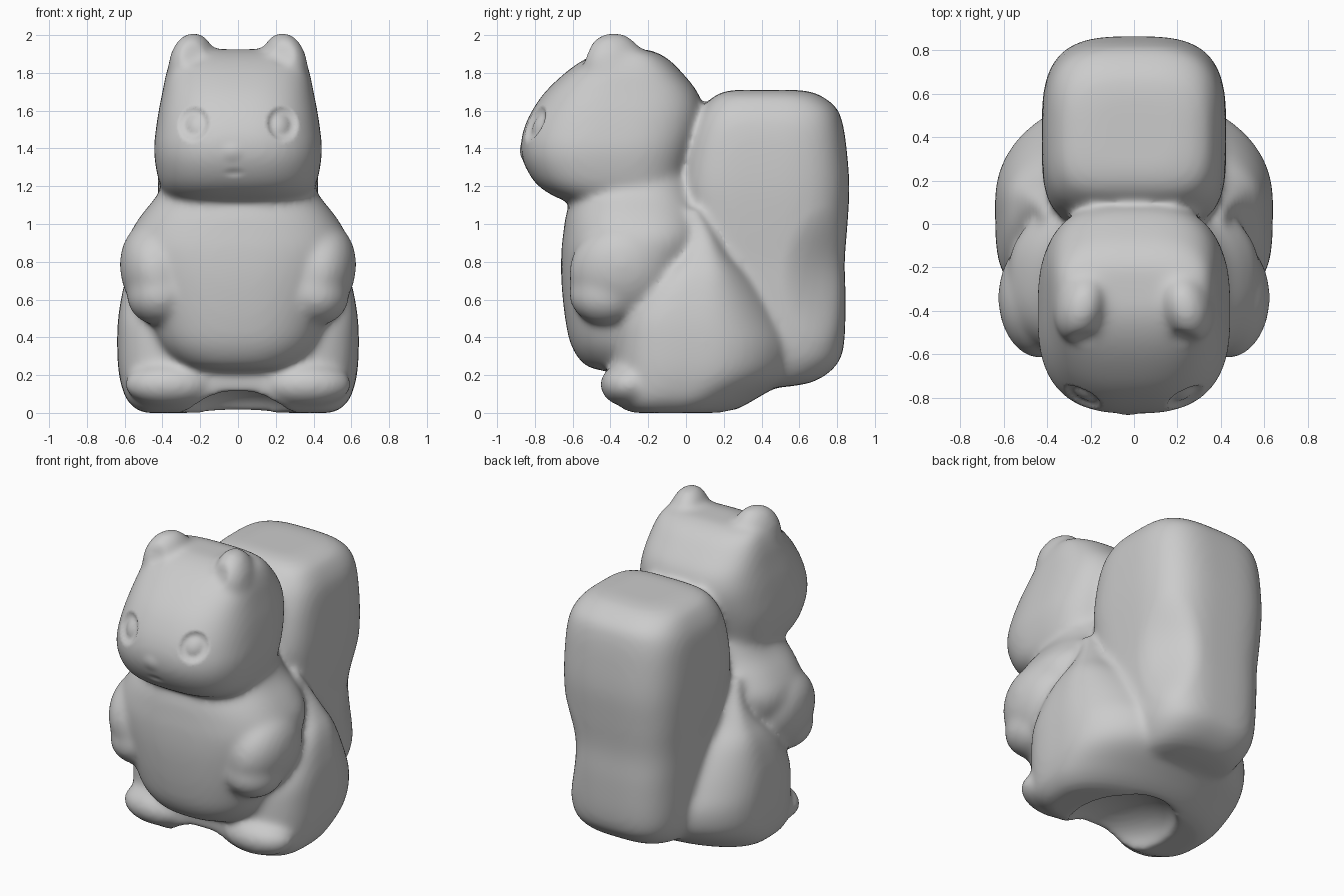
import bpy, bmesh, math
from mathutils import Vector, Matrix, Euler

if "Cube" in bpy.data.objects:
    bpy.data.objects.remove(bpy.data.objects["Cube"])

parts = []


def add_object(name, bm):
    bmesh.ops.recalc_face_normals(bm, faces=bm.faces)
    me = bpy.data.meshes.new(name)
    bm.to_mesh(me)
    bm.free()
    ob = bpy.data.objects.new(name, me)
    bpy.context.collection.objects.link(ob)
    return ob


def spline(rows, steps=4):
    # Catmull-Rom through the section rows
    out = []
    for i in range(len(rows) - 1):
        p = [rows[max(0, min(len(rows) - 1, i + k))] for k in (-1, 0, 1, 2)]
        for s in range(steps):
            t = s / steps
            out.append([0.5 * (2 * b + (c - a) * t + (2 * a - 5 * b + 4 * c - d) * t * t
                               + (3 * b - a - 3 * c + d) * t ** 3) for a, b, c, d in zip(*p)])
    return out + [list(rows[-1])]


def loft(name, rows, e_front, e_back, n=64):
    # rows: z, front y, back y, half width; rounded-square sections
    bm = bmesh.new()
    rings = []
    for z, yf, yb, hw in spline(rows):
        ring = []
        for i in range(n):
            a = 2 * math.pi * i / n
            c, s = math.cos(a), math.sin(a)
            e = e_front if s < 0 else e_back
            x = math.copysign(abs(c) ** (2 / e), c) * hw
            y = math.copysign(abs(s) ** (2 / e), s) * (yb - yf) / 2 + (yf + yb) / 2
            ring.append(bm.verts.new((x, y, z)))
        rings.append(ring)
    for a, b in zip(rings, rings[1:]):
        for i in range(n):
            j = (i + 1) % n
            bm.faces.new((a[i], a[j], b[j], b[i]))
    bm.faces.new(rings[0][::-1])
    bm.faces.new(rings[-1])
    parts.append(add_object(name, bm))


def ellipsoid(name, loc, radii, rot=(0, 0, 0)):
    bm = bmesh.new()
    m = (Matrix.Translation(loc) @ Euler(rot).to_matrix().to_4x4()
         @ Matrix.Diagonal((*radii, 1)))
    bmesh.ops.create_uvsphere(bm, u_segments=40, v_segments=24, radius=1, matrix=m)
    return add_object(name, bm)


# Head, torso, haunches and tail
loft("head", [(1.10, -.52, -.05, .27), (1.13, -.66, 0, .36), (1.2, -.78, 0, .41),
              (1.3, -.85, .02, .435), (1.4, -.875, .05, .445), (1.5, -.86, .08, .435),
              (1.6, -.815, .09, .42), (1.7, -.745, .06, .4), (1.8, -.64, -.02, .38),
              (1.87, -.54, -.09, .355), (1.91, -.45, -.16, .32), (1.925, -.38, -.22, .24)], 2.7, 3)
loft("torso", [(.22, -.42, .1, .2), (.25, -.53, .1, .31), (.35, -.605, .1, .41),
               (.5, -.64, .1, .47), (.7, -.66, .1, .53), (.85, -.66, .12, .58),
               (.95, -.65, .14, .57), (1.05, -.635, .12, .51), (1.15, -.6, .08, .43),
               (1.25, -.55, .05, .38)], 2.5, 2.5)
# the haunches carry on upward as the flank in front of the tail
loft("haunches", [(0, -.29, .2, .49), (.02, -.34, .27, .54), (.08, -.375, .38, .595),
                  (.2, -.385, .56, .63), (.35, -.385, .6, .64), (.5, -.36, .54, .635),
                  (.65, -.26, .45, .61), (.75, -.15, .37, .58), (.84, -.05, .28, .53),
                  (.95, 0, .2, .47), (1.08, -.02, .1, .42)], 4, 2.1)
loft("tail", [(.13, .1, .45, .2), (.16, 0, .66, .29), (.24, 0, .785, .345),
              (.35, 0, .835, .375), (.6, 0, .845, .39), (.8, 0, .84, .4),
              (1, 0, .855, .415), (1.2, -.02, .865, .425), (1.4, .01, .85, .42),
              (1.53, .05, .83, .405), (1.61, .09, .8, .375), (1.67, .14, .73, .33),
              (1.7, .2, .66, .26), (1.71, .26, .58, .18)], 4, 3.2)

# Paired ears, arms, hands and feet
for s, side in ((1, "right"), (-1, "left")):
    parts.append(ellipsoid(side + "_ear", (s * .245, -.38, 1.83), (.12, .17, .185), (0, s * -.1, s * .3)))
    parts.append(ellipsoid(side + "_arm", (s * .43, -.34, .74), (.19, .28, .27), (.25, s * .25, 0)))
    parts.append(ellipsoid(side + "_hand", (s * .41, -.42, .63), (.18, .2, .165), (0, s * .3, 0)))
    parts.append(ellipsoid(side + "_foot", (s * .36, -.3, .15), (.24, .155, .12)))

# Hollow under the base, open between the feet
hollow = ellipsoid("base_hollow_cutter", (0, -.12, -.02), (.31, .36, .18))
hollow.hide_render = True
hollow.hide_set(True)

# Fuse all parts into one soft clay-like surface
bpy.ops.object.select_all(action='DESELECT')
for p in parts:
    p.select_set(True)
figure = parts[0]
bpy.context.view_layer.objects.active = figure
bpy.ops.object.join()
figure.name = "squirrel_figure"


def apply(kind, **props):
    m = figure.modifiers.new(kind.lower(), kind)
    for k, v in props.items():
        setattr(m, k, v)
    bpy.ops.object.modifier_apply(modifier=m.name)


apply('REMESH', mode='VOXEL', voxel_size=.016)
apply('BOOLEAN', operation='DIFFERENCE', object=hollow, solver='EXACT')
apply('REMESH', mode='VOXEL', voxel_size=.016)
apply('SMOOTH', factor=.5, iterations=24)


def sculpt(centre, radii, direction, profile):
    # push vertices along a direction; profile maps 0..1 distance to depth
    c, d = Vector(centre), Vector(direction).normalized()
    for v in figure.data.vertices:
        o = v.co - c
        r = math.sqrt(sum((a / b) ** 2 for a, b in zip(o, radii)))
        if r < 1:
            v.co += d * profile(r)


def bump(height):
    return lambda r: height * (1 - r * r) ** 2


def eye(r):
    # sunken ring around a slightly domed centre
    return -.025 * (1 - r ** 4) + .014 * max(0, 1 - (r / .6) ** 2)


# Eyes and inner ears
for s in (1, -1):
    sculpt((s * .235, -.79, 1.53), (.085, .16, .095), (s * .4, -1, .2), eye)
    sculpt((s * .235, -.53, 1.9), (.08, .09, .09), (0, -1, .3), bump(-.015))

# Dent on the lower right of the tail
sculpt((.39, .76, .72), (.25, .26, .38), (1, .2, 0), bump(-.05))

# Nose and mouth
sculpt((-.03, -.87, 1.38), (.07, .12, .06), (0, -1, 0), bump(.008))
sculpt((-.02, -.86, 1.27), (.07, .12, .03), (0, -1, 0), bump(-.008))

figure.data.update()
bpy.ops.object.shade_smooth()
